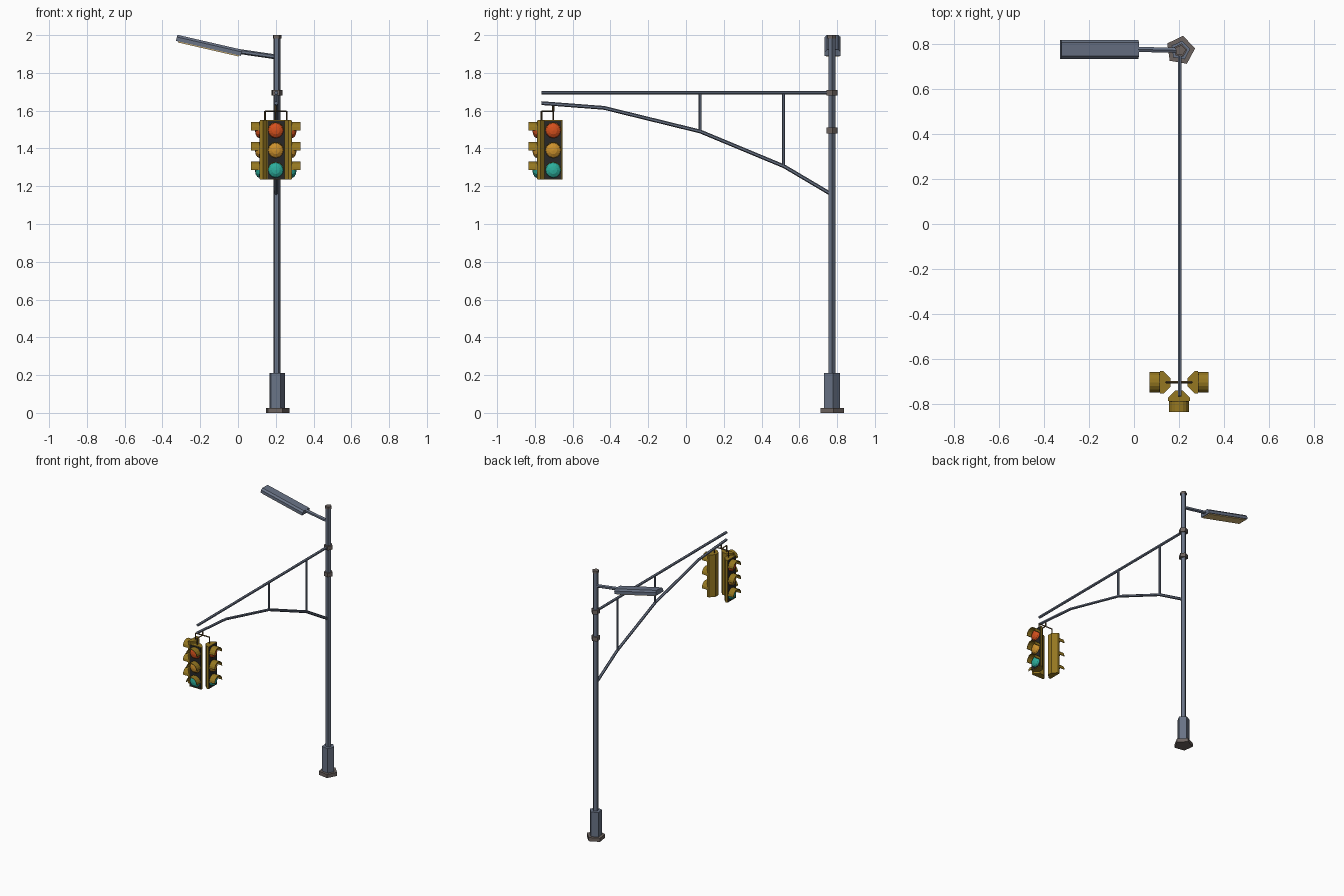
import bpy, bmesh, math
from mathutils import Matrix, Vector

if "Cube" in bpy.data.objects:
    bpy.data.objects.remove(bpy.data.objects["Cube"])

def mat(name, r, g, b):
    m = bpy.data.materials.new(name)
    m.diffuse_color = (r, g, b, 1)
    m.use_nodes = True
    m.node_tree.nodes["Principled BSDF"].inputs["Base Color"].default_value = m.diffuse_color
    return m

STEEL = mat("steel_blue_grey", 0.14, 0.17, 0.235)
COLLAR = mat("collar_grey", 0.15, 0.125, 0.115)
HOUSING = mat("signal_yellow", 0.30, 0.185, 0.015)
BRACKET = mat("bracket_brown", 0.10, 0.06, 0.02)
DARK = mat("dark_face", 0.02, 0.02, 0.02)
CREAM = mat("lamp_cream", 0.65, 0.45, 0.17)
RED = mat("red_lens", 0.66, 0.08, 0.012)
AMBER = mat("amber_lens", 0.60, 0.28, 0.025)
GREEN = mat("green_lens", 0.025, 0.42, 0.33)

def finish(name, bm, material, m=Matrix()):
    bmesh.ops.recalc_face_normals(bm, faces=bm.faces)
    me = bpy.data.meshes.new(name)
    bm.to_mesh(me)
    bm.free()
    me.materials.append(material)
    ob = bpy.data.objects.new(name, me)
    ob.matrix_world = m
    bpy.context.collection.objects.link(ob)
    return ob

def prism(name, pts, a, b, material, m=Matrix(), axis='z'):
    """Extrude a 2D outline from a to b along an axis."""
    bm = bmesh.new()
    place = (lambda p, w: (p[0], p[1], w)) if axis == 'z' else (lambda p, w: (w, p[0], p[1]))
    lo = [bm.verts.new(place(p, a)) for p in pts]
    hi = [bm.verts.new(place(p, b)) for p in pts]
    bm.faces.new(lo)
    bm.faces.new(hi)
    n = len(pts)
    for i in range(n):
        j = (i + 1) % n
        bm.faces.new((lo[i], lo[j], hi[j], hi[i]))
    return finish(name, bm, material, m)

def tube(name, path, r, material, sides=6):
    """Straight bars along a path of points."""
    bm = bmesh.new()
    for p, q in zip(path, path[1:]):
        p, q = Vector(p), Vector(q)
        d = q - p
        m = Matrix.Translation((p + q) / 2) @ d.to_track_quat('Z', 'Y').to_matrix().to_4x4()
        bmesh.ops.create_cone(bm, cap_ends=True, segments=sides, radius1=r, radius2=r,
                              depth=d.length, matrix=m)
    return finish(name, bm, material)

def ring(r, n=5, start=8):
    return [(r * math.cos(math.radians(start + 360 * i / n)),
             r * math.sin(math.radians(start + 360 * i / n))) for i in range(n)]

# Five-sided pole with base, sleeve, collars and cap
PX, PY = 0.206, 0.771
P = Matrix.Translation((PX, PY, 0))
for name, r, a, b, material in [
        ("base_plate", 0.066, 0, 0.027, COLLAR), ("base_sleeve", 0.044, 0.027, 0.21, STEEL),
        ("pole", 0.0195, 0.21, 1.985, STEEL), ("lower_collar", 0.031, 1.48, 1.51, COLLAR),
        ("upper_collar", 0.031, 1.68, 1.71, COLLAR), ("pole_cap", 0.0245, 1.983, 2.0, COLLAR)]:
    prism(name, ring(r), a, b, material, P)

# Street lamp
tube("lamp_arm", [(PX, PY, 1.884), (0.0, PY + 0.005, 1.914)], 0.013, STEEL)
L = Matrix.Translation((0.018, PY + 0.005, 1.905)) @ Matrix.Rotation(math.radians(13), 4, 'Y')
prism("lamp_head", [(-0.042, -0.015), (0.042, -0.015), (0.042, 0.006), (0.030, 0.018),
                    (-0.030, 0.018), (-0.042, 0.006)], -0.352, 0, STEEL, L, 'x')
prism("lamp_panel", [(-0.036, -0.021), (0.036, -0.021), (0.036, -0.0145), (-0.036, -0.0145)],
      -0.34, -0.01, CREAM, L, 'x')

# Mast arm truss
AX = 0.203
tube("mast_arm_top", [(AX, -0.765, 1.695), (AX, PY, 1.695)], 0.01, STEEL)
tube("mast_arm_brace", [(AX, y, z) for y, z in [(-0.765, 1.64), (-0.435, 1.615), (0.075, 1.49),
                                               (0.52, 1.305), (0.765, 1.16)]], 0.01, STEEL)
for i, (y, z) in enumerate([(0.075, 1.49), (0.517, 1.307)]):
    tube(f"truss_upright_{i}", [(AX, y, z), (AX, y, 1.693)], 0.008, STEEL)

# Hanging bracket
HX, HY = 0.2, -0.703
tube("bracket_hanger", [(HX, HY, 1.64), (HX, HY, 1.595)], 0.006, BRACKET, 4)
for name, dx, dy in [("left", -0.058, 0), ("right", 0.058, 0), ("front", 0, -0.062)]:
    tube(f"bracket_{name}", [(HX, HY, 1.597), (HX + dx, HY + dy, 1.597),
                             (HX + dx, HY + dy, 1.54)], 0.005, BRACKET, 4)

# Signal heads: local +x is the facing direction
arc = [math.pi * i / 8 for i in range(9)]
hood = [(0.045 * math.cos(t), 0.045 * math.sin(t)) for t in arc] + \
       [(0.041 * math.cos(t), 0.041 * math.sin(t)) for t in reversed(arc)]
body = [(0.084, -0.049), (0.084, 0.049), (0.068, 0.049), (0.037, 0.018),
        (0.037, -0.018), (0.068, -0.049)]
for side, angle in [("front", -90), ("right", 0), ("left", 180)]:
    H = Matrix.Translation((HX, HY, 0)) @ Matrix.Rotation(math.radians(angle), 4, 'Z')
    prism(f"{side}_signal_body", body, 1.235, 1.55, HOUSING, H)
    prism(f"{side}_signal_face", [(-0.045, 1.239), (0.045, 1.239), (0.045, 1.546), (-0.045, 1.546)],
          0.0835, 0.086, DARK, H, 'x')
    for label, z, material in [("red", 1.495, RED), ("amber", 1.39, AMBER), ("green", 1.285, GREEN)]:
        Z = H @ Matrix.Translation((0, 0, z))
        prism(f"{side}_{label}_hood", hood, 0.085, 0.131, HOUSING, Z, 'x')
        # shallow dome lens
        bm = bmesh.new()
        bmesh.ops.create_uvsphere(bm, u_segments=12, v_segments=6, radius=0.041,
                                  matrix=Matrix.Rotation(math.pi / 2, 4, 'Y'))
        bmesh.ops.bisect_plane(bm, geom=bm.verts[:] + bm.edges[:] + bm.faces[:], dist=1e-5,
                               plane_co=(0, 0, 0), plane_no=(1, 0, 0), clear_inner=True)
        bmesh.ops.scale(bm, vec=(0.6, 1, 1), verts=bm.verts)
        finish(f"{side}_{label}_lens", bm, material, Z @ Matrix.Translation((0.0855, 0, 0)))
